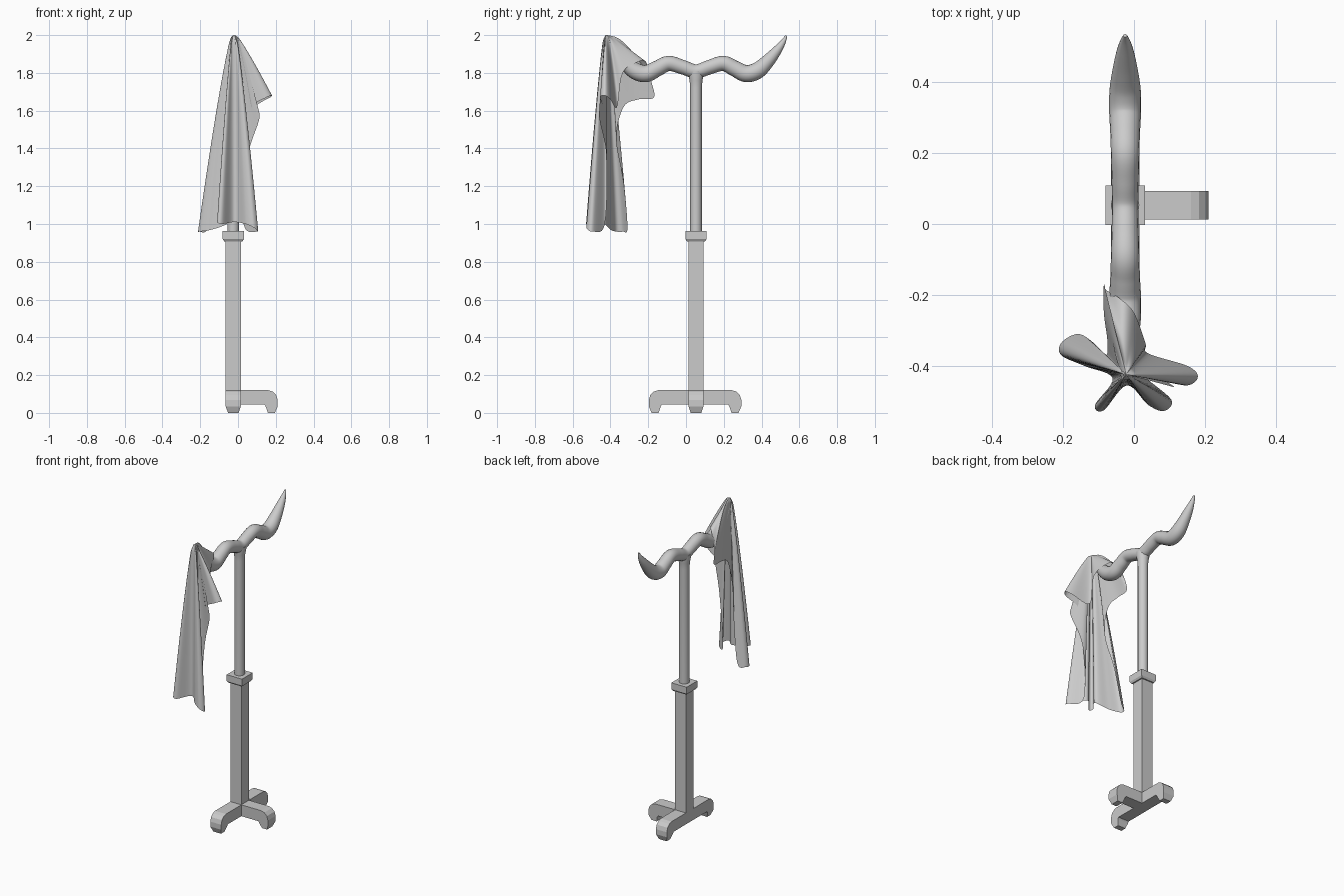
import bpy, bmesh, math
from mathutils import Vector

if "Cube" in bpy.data.objects:
    bpy.data.objects.remove(bpy.data.objects["Cube"])

CX, CY = -0.025, 0.053          # axis of the stand


def make(name, verts, faces, smooth=None):
    me = bpy.data.meshes.new(name)
    me.from_pydata([tuple(v) for v in verts], [], faces)
    bm = bmesh.new()
    bm.from_mesh(me)
    bmesh.ops.recalc_face_normals(bm, faces=bm.faces)
    bm.to_mesh(me)
    bm.free()
    ob = bpy.data.objects.new(name, me)
    bpy.context.collection.objects.link(ob)
    if smooth:
        bpy.context.view_layer.objects.active = ob
        ob.select_set(True)
        bpy.ops.object.shade_smooth_by_angle(angle=math.radians(smooth))
        ob.select_set(False)
    return ob


def loft(name, rings, smooth=None, cap=True):
    n = len(rings[0])
    verts = [v for r in rings for v in r]
    faces = [(i * n + j, i * n + (j + 1) % n, (i + 1) * n + (j + 1) % n, (i + 1) * n + j)
             for i in range(len(rings) - 1) for j in range(n)]
    if cap:
        faces += [tuple(range(n)), tuple(range(len(verts) - n, len(verts)))]
    return make(name, verts, faces, smooth)


def ring(r, z, n, turn=0.0):
    return [Vector((CX + r * math.cos(turn + 2 * math.pi * k / n),
                    CY + r * math.sin(turn + 2 * math.pi * k / n), z)) for k in range(n)]


def square(h, z):
    return ring(h * math.sqrt(2), z, 4, math.pi / 4)


def spline(pts, steps, closed):
    """Catmull-Rom through points of any dimension."""
    P = [Vector(p) for p in pts]
    n = len(P)
    get = (lambda i: P[i % n]) if closed else (lambda i: P[min(max(i, 0), n - 1)])
    out = []
    for i in range(n if closed else n - 1):
        a, b, c, d = get(i - 1), get(i), get(i + 1), get(i + 2)
        for s in range(steps):
            t = s / steps
            out.append(0.5 * (2 * b + (c - a) * t + (2 * a - 5 * b + 4 * c - d) * t * t
                              + (3 * b - a - 3 * c + d) * t ** 3))
    return out if closed else out + [P[-1]]


# base legs: side profile swept across the width, feet tapered at the floor
def leg(name, angle, L):
    prof = [(0, .12), (L - .05, .12), (L - .027, .113), (L - .008, .095), (L, .068), (L, .035),
            (L - .015, 0), (L - .052, 0), (L - .064, .035), (L - .07, .045), (0, .045)]
    c, s = math.cos(angle), math.sin(angle)
    rings = []
    for side in (-1, 1):
        row = []
        for d, z in prof:
            w = side * (.028 if z == 0 else .04)
            row.append(Vector((CX + c * d - s * w, CY + s * d + c * w, z)))
        rings.append(row)
    loft(name, rings)


leg("front_leg", -math.pi / 2, .25)
leg("back_leg", math.pi / 2, .24)
leg("side_leg", 0, .235)

# post, collar and pole
loft("lower_post", [square(.04, .05), square(.04, .93)])
loft("collar", [square(.048, .908), square(.056, .92), square(.056, .962)])
loft("upper_pole", [ring(r, z, 24) for r, z in
                    ((.031, .95), (.031, 1.72), (.034, 1.76), (.04, 1.79), (.04, 1.81))], 40)

# wavy horns: half path (offset, height, radius) mirrored about the pole
half = [(0, 1.808, .037), (.07, 1.83, .038), (.145, 1.85, .04), (.205, 1.823, .042),
        (.265, 1.796, .045), (.325, 1.812, .044), (.38, 1.862, .036), (.43, 1.92, .025),
        (.462, 1.965, .014), (.478, 1.997, .005)]
path = spline([(-d, z, r) for d, z, r in half[:0:-1]] + half, 6, False)
rings = []
for i, p in enumerate(path):
    q = path[min(i + 1, len(path) - 1)] - path[max(i - 1, 0)]
    normal = Vector((0, -q.y, q.x)).normalized()
    rings.append([Vector((CX, CY + p.x, p.y)) + p.z * (math.cos(a) * Vector((1, 0, 0)) + math.sin(a) * normal)
                  for a in (2 * math.pi * k / 20 for k in range(20))])
loft("horn_bar", rings, 50)

# draped cloth: hem outline (x, y, z, bulge) gathered to the horn tip
hem = [(.18, -.43, 1.68, .9), (.15, -.40, 1.66, .9), (.04, -.365, 1.62, .8), (.032, -.335, 1.80, .8),
       (.0, -.25, 1.86, 1), (-.04, -.21, 1.855, .9), (-.08, -.185, 1.76, .6), (-.085, -.17, 1.67, .55),
       (-.085, -.25, 1.66, .55), (-.075, -.33, 1.62, .6), (-.08, -.37, 1.45, .7), (-.12, -.33, 1.22, .8),
       (-.16, -.31, .98, .85), (-.205, -.335, .96, .85), (-.205, -.37, .96, .85), (-.14, -.40, .97, .85),
       (-.06, -.435, 1.0, .85), (-.11, -.51, 1.01, .85), (-.085, -.525, 1.0, .85), (-.02, -.455, 1.01, .85),
       (.04, -.51, 1.0, .85), (.085, -.527, .98, .85), (.105, -.495, .96, .85), (.03, -.43, 1.0, .85),
       (.05, -.42, 1.35, .8), (.115, -.46, 1.57, .85), (.07, -.44, 1.62, .85), (.15, -.455, 1.67, .9)]
apex = Vector((-.022, -.424, 2.0))
edge = spline(hem, 7, True)
rings = []
for i in range(41):
    t = max((i / 40) ** 1.4, .0005)
    row = []
    for e in edge:
        out = Vector((e[0] - apex.x, e[1] - apex.y, 0))
        puff = .014 * min(1, math.sqrt(t * 25)) * (1 - t)
        pos = apex + out * t ** e[3] + out.normalized() * puff
        pos.z = apex.z + (e[2] - apex.z) * t
        row.append(pos)
    rings.append(row)
cloth = loft("draped_cloth", rings, 80, cap=False)
